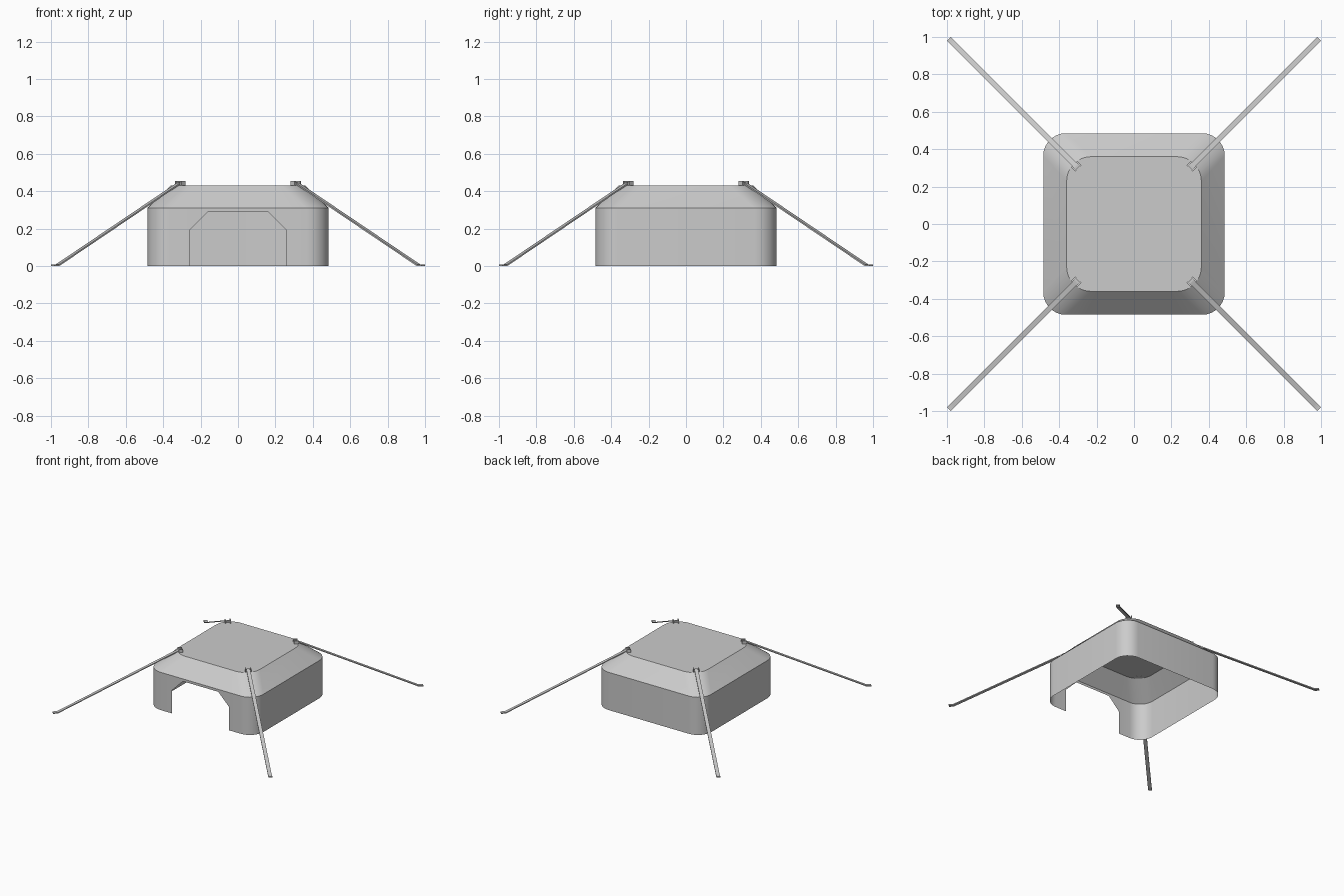
import bpy, bmesh
from math import sin, cos, pi, radians, sqrt
from mathutils import Matrix, Vector

if "Cube" in bpy.data.objects:
    bpy.data.objects.remove(bpy.data.objects["Cube"])


def finish(bm, name):
    bmesh.ops.recalc_face_normals(bm, faces=bm.faces)
    me = bpy.data.meshes.new(name)
    bm.to_mesh(me)
    bm.free()
    ob = bpy.data.objects.new(name, me)
    bpy.context.collection.objects.link(ob)
    bpy.context.view_layer.objects.active = ob
    bpy.ops.object.select_all(action='DESELECT')
    ob.select_set(True)
    bpy.ops.object.shade_smooth_by_angle(angle=radians(30))
    return ob


DOOR = [-0.26, -0.16, 0.16, 0.26]


def ring(half, r, z, n=8):
    """Rounded square, starting with the door columns on the front edge."""
    pts = [Vector((x * half / 0.485, -half, z)) for x in DOOR]
    c = half - r
    for k, (sx, sy) in enumerate([(1, -1), (1, 1), (-1, 1), (-1, -1)]):
        for i in range(n + 1):
            a = -pi / 2 + (k + i / n) * pi / 2
            pts.append(Vector((sx * c + r * cos(a), sy * c + r * sin(a), z)))
    return pts


# shell: thin walls with a chamfered doorway, sloped shoulders, flat roof
bm = bmesh.new()
base, eave, roof = [[bm.verts.new(p) for p in ring(*a)] for a in
                    [(0.485, 0.12, 0), (0.485, 0.12, 0.31), (0.36, 0.13, 0.43)]]
jambs = [bm.verts.new((x, -0.485, z)) for x, z in zip(DOOR, [0.19, 0.29, 0.29, 0.19])]
count = len(base)
for i in range(count):
    j = (i + 1) % count
    low = (jambs[i], jambs[j]) if i < 3 else (base[i], base[j])
    if i == 3:
        bm.faces.new((base[3], base[4], eave[4], eave[3], jambs[3]))
    elif j == 0:
        bm.faces.new((base[i], base[0], jambs[0], eave[0], eave[i]))
    else:
        bm.faces.new((*low, eave[j], eave[i]))
    bm.faces.new((eave[i], eave[j], roof[j], roof[i]))
bm.faces.new(roof)
for v in [v for v in bm.verts if not v.link_faces]:
    bm.verts.remove(v)
finish(bm, "shelter_shell")


def box(bm, center, size):
    m = Matrix.Translation(center) @ Matrix.Diagonal((*size, 1))
    bmesh.ops.create_cube(bm, size=1, matrix=m)


# four guy straps with buckles, built along +x then turned to each diagonal
PATH = [(0.425, 0.443), (0.455, 0.438), (1.365, 0.004), (1.40, 0.004)]
for k in range(4):
    turn = Matrix.Rotation(pi / 4 + k * pi / 2, 4, 'Z')

    # strap ribbon
    bm = bmesh.new()
    rows = [[bm.verts.new((d, y, z + t)) for y, t in
             [(-0.014, -0.004), (0.014, -0.004), (0.014, 0.004), (-0.014, 0.004)]]
            for d, z in PATH]
    for a, b in zip(rows, rows[1:]):
        for i in range(4):
            j = (i + 1) % 4
            bm.faces.new((a[i], a[j], b[j], b[i]))
    bm.faces.new(rows[0])
    bm.faces.new(rows[-1])
    bm.transform(turn)
    finish(bm, f"guy_strap_{k + 1}")

    # buckle: two cheeks and a cross bar
    bm = bmesh.new()
    for s in (-1, 1):
        box(bm, (0.436, s * 0.019, 0.441), (0.032, 0.008, 0.026))
    box(bm, (0.432, 0, 0.441), (0.010, 0.032, 0.012))
    bm.transform(turn)
    finish(bm, f"strap_buckle_{k + 1}")
